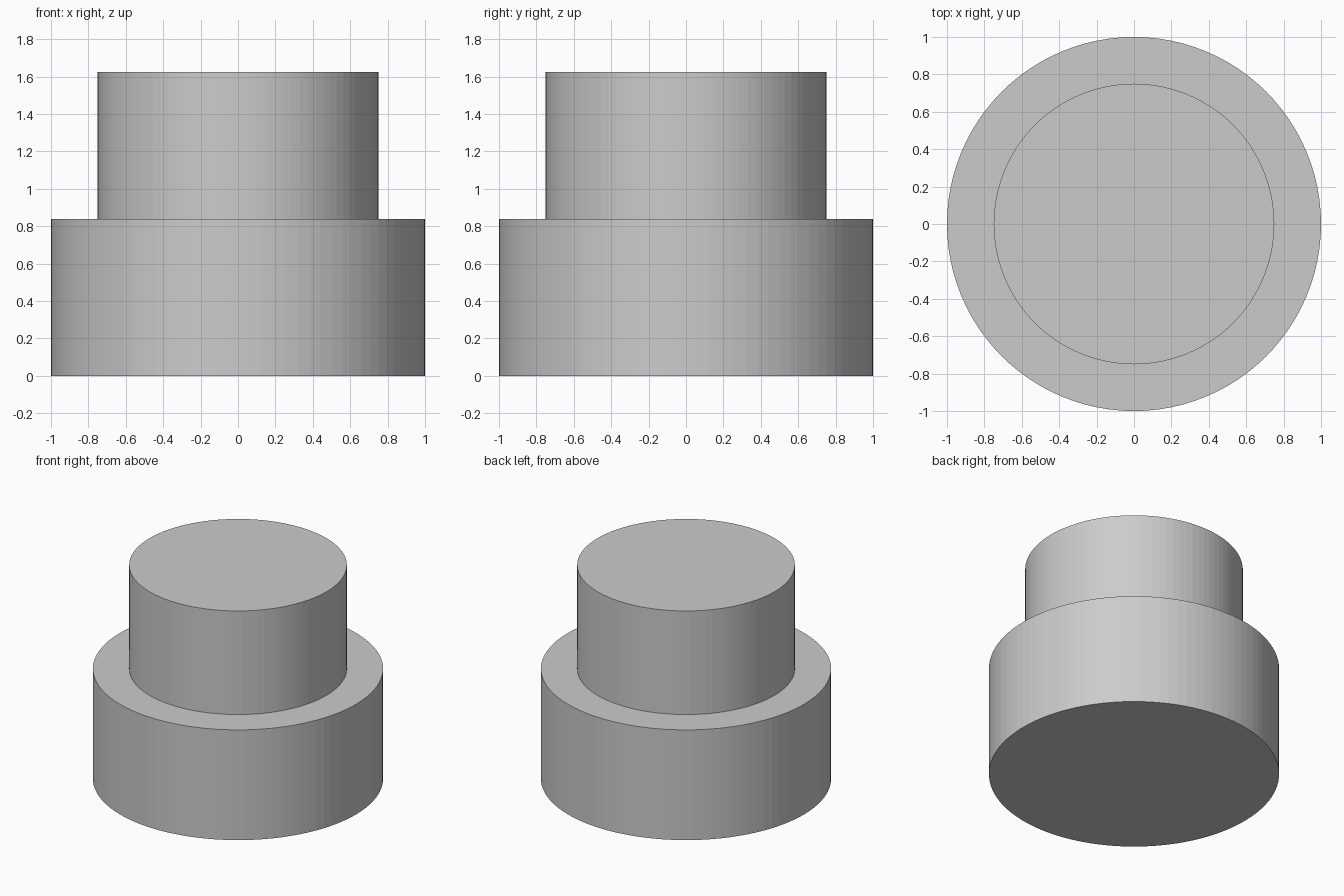
import bpy
import bmesh
from math import cos, sin, tau

if "Cube" in bpy.data.objects:
    bpy.data.objects.remove(bpy.data.objects["Cube"])

SIDES = 96
# Outer profile from bottom to top: (radius, height)
PROFILE = [(1.0, 0.0), (1.0, 0.838), (0.75, 0.838), (0.75, 1.626)]

# Stepped round body: wide base drum with a narrower drum on top
bm = bmesh.new()
rings = [[bm.verts.new((r * cos(tau * i / SIDES), r * sin(tau * i / SIDES), z))
          for i in range(SIDES)] for r, z in PROFILE]
for low, high in zip(rings, rings[1:]):
    for i in range(SIDES):
        j = (i + 1) % SIDES
        bm.faces.new((low[i], low[j], high[j], high[i]))

# Bottom and top caps
bm.faces.new(rings[0][::-1])
bm.faces.new(rings[-1])

mesh = bpy.data.meshes.new("stepped_cylinder")
bm.to_mesh(mesh)
bm.free()
body = bpy.data.objects.new("stepped_cylinder", mesh)
bpy.context.collection.objects.link(body)
